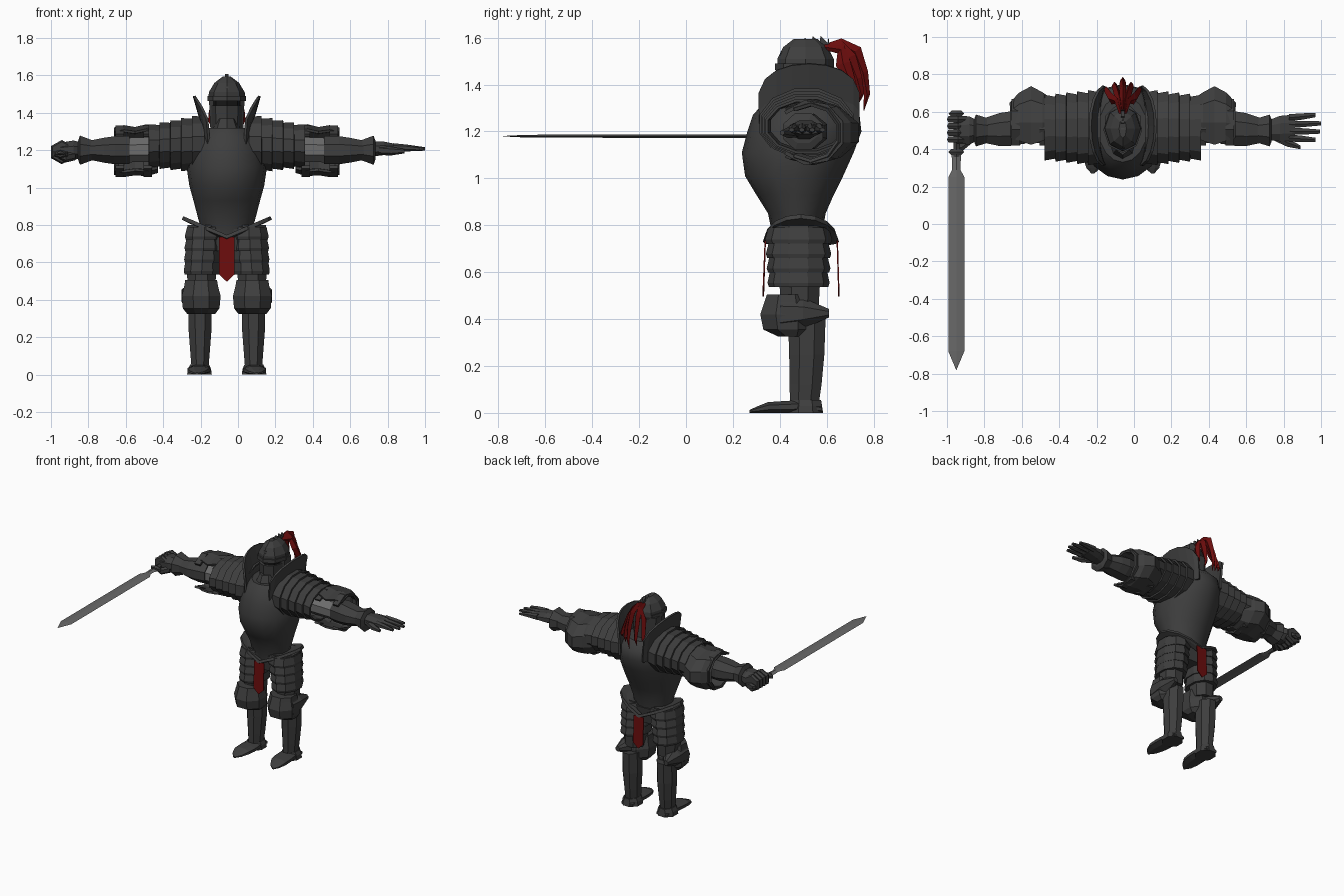
import bpy, bmesh, math
from mathutils import Vector as V

X, Y, Z = V((1, 0, 0)), V((0, 1, 0)), V((0, 0, 1))
CX = -0.06                      # body centre line


def material(name, *rgb):
    m = bpy.data.materials.new(name)
    m.diffuse_color = (*rgb, 1)
    return m


DARK = material("dark_armour", .048, .048, .048)
STEEL = material("blade_steel", .14, .14, .14)
MAIL = material("grey_mail", .15, .15, .15)
RED = material("red_cloth", .15, .004, .004)
BLACK = material("black_gap", .008, .008, .008)


def finish(name, bm, mat, thick=0, smooth=0):
    bmesh.ops.recalc_face_normals(bm, faces=bm.faces)
    me = bpy.data.meshes.new(name)
    bm.to_mesh(me)
    bm.free()
    me.materials.append(mat)
    if smooth:
        me.shade_smooth()
        me.set_sharp_from_angle(angle=math.radians(smooth))
    ob = bpy.data.objects.new(name, me)
    bpy.context.collection.objects.link(ob)
    if thick:
        mod = ob.modifiers.new("thickness", 'SOLIDIFY')
        mod.thickness, mod.offset = thick, 0
    return ob


def loft(name, rings, mat, closed=True, caps=True, thick=0, smooth=0):
    bm = bmesh.new()
    rows = [[bm.verts.new(p) for p in r] for r in rings]
    n = len(rows[0])
    for a, b in zip(rows, rows[1:]):
        for i in range(n if closed else n - 1):
            j = (i + 1) % n
            bm.faces.new((a[i], a[j], b[j], b[i]))
    if caps and closed:
        bm.faces.new(rows[0])
        bm.faces.new(rows[-1])
    return finish(name, bm, mat, thick, smooth)


def sweep(name, secs, mat=DARK, side=X, axis=None, n=8, flat=True, arc=None, **kw):
    """Loft elliptical sections (x, y, z, radius along side, radius across)."""
    c = [V(s[:3]) for s in secs]
    rings = []
    for i, s in enumerate(secs):
        t = axis or (c[min(i + 1, len(c) - 1)] - c[max(i - 1, 0)]).normalized()
        up = t.cross(side).normalized()
        if arc:
            ang = [math.radians(-arc + 2 * arc * k / n) for k in range(n + 1)]
            f = 1
        else:
            ang = [2 * math.pi * (k + .5 * flat) / n for k in range(n)]
            f = 1 / math.cos(math.pi / n) if flat else 1
        rings.append([c[i] + (side * s[3] * math.cos(a) + up * s[4] * math.sin(a)) * f for a in ang])
    return loft(name, rings, mat, closed=not arc, **kw)


def plate(name, pts, offset, mat):
    """Prism from a flat outline pushed along an offset vector."""
    return loft(name, [[V(p) - V(offset) / 2 for p in pts], [V(p) + V(offset) / 2 for p in pts]], mat)


# Cuirass: (z, half width, front y, back y)
sweep("cuirass", [(CX, (f + b) / 2, z, w, (b - f) / 2) for z, w, f, b in (
    (.75, .13, .37, .58), (.85, .157, .35, .595), (.93, .178, .30, .63), (1.01, .2, .252, .67),
    (1.11, .215, .238, .715), (1.2, .21, .262, .748), (1.27, .19, .285, .74), (1.32, .13, .33, .69))],
    axis=Z, n=16, flat=False, smooth=40)
sweep("gorget", [(CX, .43, 1.22, .1, .13), (CX, .44, 1.3, .08, .1), (CX, .46, 1.37, .05, .09)],
      axis=Z, flat=False)

# Helmet with keeled visor, brow band, dark eye slit and toothed comb
sweep("visor", [(CX, .50, 1.22, .07, .09), (CX, .50, 1.3, .08, .105), (CX, .50, 1.44, .085, .115)],
      axis=Z, flat=False)
sweep("eye_slit", [(CX, .505, 1.435, .08, .1), (CX, .505, 1.48, .08, .1)], BLACK, axis=Z, flat=False)
sweep("helmet_skull", [(CX, .51, z, a, b) for z, a, b in (
    (1.465, .098, .122), (1.51, .096, .12), (1.56, .066, .095), (1.595, .02, .05))], axis=Z, flat=False)
sweep("brow_band", [(CX, .505, 1.462, .104, .125), (CX, .505, 1.49, .104, .125)], axis=Z, flat=False)
sweep("helmet_back", [(CX, .545, 1.25, .085, .08), (CX, .54, 1.47, .095, .09)], axis=Z)
teeth = []
for k in range(7):
    y = .40 + .034 * k
    z = 1.60 - 2.6 * (y - .56) ** 2
    teeth += [(CX, y, z - .018), (CX, y + .004, z + .008)]
plate("helmet_comb", teeth + [(CX, .62, 1.5), (CX, .41, 1.48)], (.018, 0, 0), DARK)

# Plume strands fanning backwards
for k in range(5):
    f = (k - 2) / 2
    d = .05 * abs(f)
    sweep("plume_strand", [(CX + .01 * f, .59, 1.56, .01, .012), (CX + .03 * f, .66, 1.575 - d / 2, .016, .022),
                           (CX + .06 * f, .72 - d, 1.54 - d, .018, .032),
                           (CX + .08 * f, .755 - d, 1.45 - d, .017, .022),
                           (CX + .088 * f, .772 - d, 1.36, .012, .013),
                           (CX + .09 * f, .758 - d, 1.29 + d, .002, .002)], RED, n=4, flat=False)

# Flared waist band dipping at front and back
rings = []
for w, d, z0, rise in ((.14, .115, .725, .07), (.19, .145, .73, .085), (.237, .158, .738, .1)):
    rings.append([V((CX + w * math.sin(a), .49 + d * math.cos(a), z0 + rise * abs(math.sin(a))))
                  for a in (2 * math.pi * k / 16 for k in range(16))])
loft("waist_band", rings, DARK, caps=False, thick=.02)
sweep("hips", [(CX, .48, .66, .13, .09), (CX, .48, .78, .15, .11)], axis=Z)

# Hanging cloths, front and back
for name, y, dy in (("front_cloth", .338, -.008), ("back_cloth", .645, .006)):
    plate(name, [(CX - .041, y, .735), (CX + .041, y, .735), (CX + .041, y + dy, .535),
                 (CX, y + dy, .497), (CX - .041, y + dy, .535)], (0, .006, 0), RED)

for s in (-1, 1):
    side = "left_" if s > 0 else "right_"

    def at(d):
        return CX + s * d

    def limb(name, secs, mat=DARK, **kw):      # along the arm: (distance, y, z, ry, rz)
        return sweep(side + name, [(at(q[0]), *q[1:]) for q in secs], mat, side=Y, axis=X, **kw)

    def leg(name, secs, mat=DARK, **kw):       # up the leg: (distance, y, z, rx, ry)
        return sweep(side + name, [(at(q[0]), *q[1:]) for q in secs], mat, axis=Z, **kw)

    # Tall collar guard
    low, mid, top = [], [], []
    for k in range(9):
        a = math.radians(-80 + 20 * k)
        c, y = math.cos(a), .525 + .215 * math.sin(a)
        low.append(V((at(.09 + .03 * c), y, 1.2)))
        mid.append(V((at(.09 + .045 * c), y, 1.25 + .1 * c ** .6)))
        top.append(V((at(.09 + .085 * c), y, 1.3 + .19 * c ** .6)))
    loft(side + "collar_guard", [low, mid, top], DARK, closed=False, thick=.014)

    # Shoulder lames, each flaring slightly over the next
    for k in range(5):
        d, f = .12 + .058 * k, k / 4
        ry, rz = .195 - .025 * f, .145 - .035 * f
        limb("shoulder_lame", [(d, .515, 1.235 - .01 * f, ry - .012, rz - .006),
                               (d + .066, .515, 1.232 - .01 * f, ry, rz)], n=12, caps=False, thick=.012)
    limb("upper_arm", [(.15, .51, 1.21, .08, .07), (.56, .51, 1.2, .075, .065)], MAIL)

    # Elbow guard: C shape open to the front, peaked at the back
    limb("elbow_guard", [(.37, .54, 1.2, .12, .115), (.43, .54, 1.2, .165, .132), (.49, .54, 1.195, .2, .122),
                         (.55, .54, 1.195, .165, .132), (.6, .53, 1.195, .12, .12)],
         n=7, arc=125, thick=.014)
    for d in (.40, .55):
        limb("elbow_band", [(d, .53, 1.195, .14, .132), (d + .045, .53, 1.195, .14, .132)],
             n=7, arc=140, thick=.016)
    # Forearm and flared cuff
    limb("forearm", [(.52, .51, 1.2, .08, .075), (.6, .51, 1.2, .092, .075), (.66, .505, 1.2, .088, .066),
                     (.74, .50, 1.2, .066, .05)])
    limb("cuff", [(.71, .5, 1.2, .062, .05), (.785, .5, 1.2, .085, .078), (.795, .5, 1.2, .06, .05)])

    # Thigh and tasset lames
    leg("thigh", [(.135, .485, .44, .072, .08), (.135, .485, .58, .08, .088), (.12, .48, .8, .09, .1)])
    for k in range(4):
        z, f = .79 - .062 * k, k / 3
        leg("tasset", [(.118 + .014 * f, .48, z, .094 - .004 * f, .122 - .006 * f),
                       (.12 + .014 * f, .48, z - .05, .104 - .008 * f, .136 - .01 * f),
                       (.12 + .014 * f, .48, z - .068, .1 - .008 * f, .13 - .01 * f)], n=10)
    # Knee guard with side wing tapering backwards
    leg("knee_guard", [(.137, .45, .325, .075, .055), (.137, .435, .355, .098, .105), (.137, .43, .42, .104, .113),
                       (.137, .43, .475, .09, .095), (.137, .43, .505, .085, .085)])
    sweep(side + "knee_wing", [(at(.15), .40, .42, .09, .085), (at(.17), .50, .425, .073, .065),
                               (at(.2), .61, .425, .016, .018)], axis=Y)
    # Greave and pointed foot
    leg("greave", [(.143, .505, .045, .046, .062), (.143, .51, .12, .052, .068), (.143, .515, .25, .062, .075),
                   (.143, .515, .4, .062, .08)])
    leg("ankle_plate", [(.146, .51, 0, .066, .075), (.146, .51, .03, .062, .07), (.145, .51, .055, .05, .066)])
    sweep(side + "foot", [(at(d), y, h / 2, w, h / 2) for d, y, w, h in (
        (.145, .58, .045, .03), (.145, .5, .058, .055), (.148, .41, .062, .05), (.152, .35, .058, .046),
        (.157, .30, .038, .026), (.16, .27, .008, .012))], axis=Y)

# Open left hand
sweep("left_palm", [(.71, .5, 1.205, .05, .04), (.78, .51, 1.21, .068, .036), (.86, .515, 1.21, .07, .02)],
      side=Y, axis=X)
for k, tip in enumerate((.97, .995, 1.0, .97)):
    y, e = .46 + .036 * k, .45 + .044 * k
    sweep("left_finger", [(.83, y, 1.213, .019, .021), (.9, (y + e) / 2, 1.212, .017, .016),
                          (tip, e, 1.207, .011, .008)], side=Y, axis=X, n=6)
sweep("left_thumb", [(.75, .47, 1.2, .025, .022), (.82, .435, 1.195, .022, .02), (.89, .41, 1.195, .01, .01)],
      side=Y, axis=X, n=6)

# Closed right hand around the grip
sweep("right_palm", [(-.83, .5, 1.2, .05, .04), (-.88, .5, 1.2, .075, .052), (-.95, .5, 1.195, .07, .045)],
      side=Y, axis=X)
for k in range(4):
    y = .435 + .036 * k
    sweep("right_finger", [(-.942, y, 1.19, .05, .048), (-.942, y + .017, 1.19, .058, .056),
                           (-.942, y + .034, 1.19, .05, .048)], axis=Y, n=6)
sweep("right_thumb", [(-.87, .45, 1.17, .02, .02), (-.92, .41, 1.16, .022, .022), (-.96, .41, 1.17, .012, .012)],
      side=Y, axis=X, n=6)

# Sword pointing forward
SX, SZ = -.95, 1.18
sweep("sword_blade", [(SX, y, SZ, w, t) for y, w, t in (
    (.4, .026, .008), (.29, .022, .008), (.25, .043, .008), (-.68, .043, .006), (-.78, .001, .001))],
    STEEL, axis=Y, n=4, flat=False)
sweep("sword_grip", [(SX, .36, SZ, .016, .016), (SX, .6, SZ, .016, .016)], axis=Y, n=6)
for name, y in (("sword_guard", .385), ("sword_pommel", .59)):
    sweep(name, [(SX, y - .016, SZ, .026, .014), (SX, y, SZ, .042, .02), (SX, y + .016, SZ, .026, .014)],
          axis=Y, n=6)
